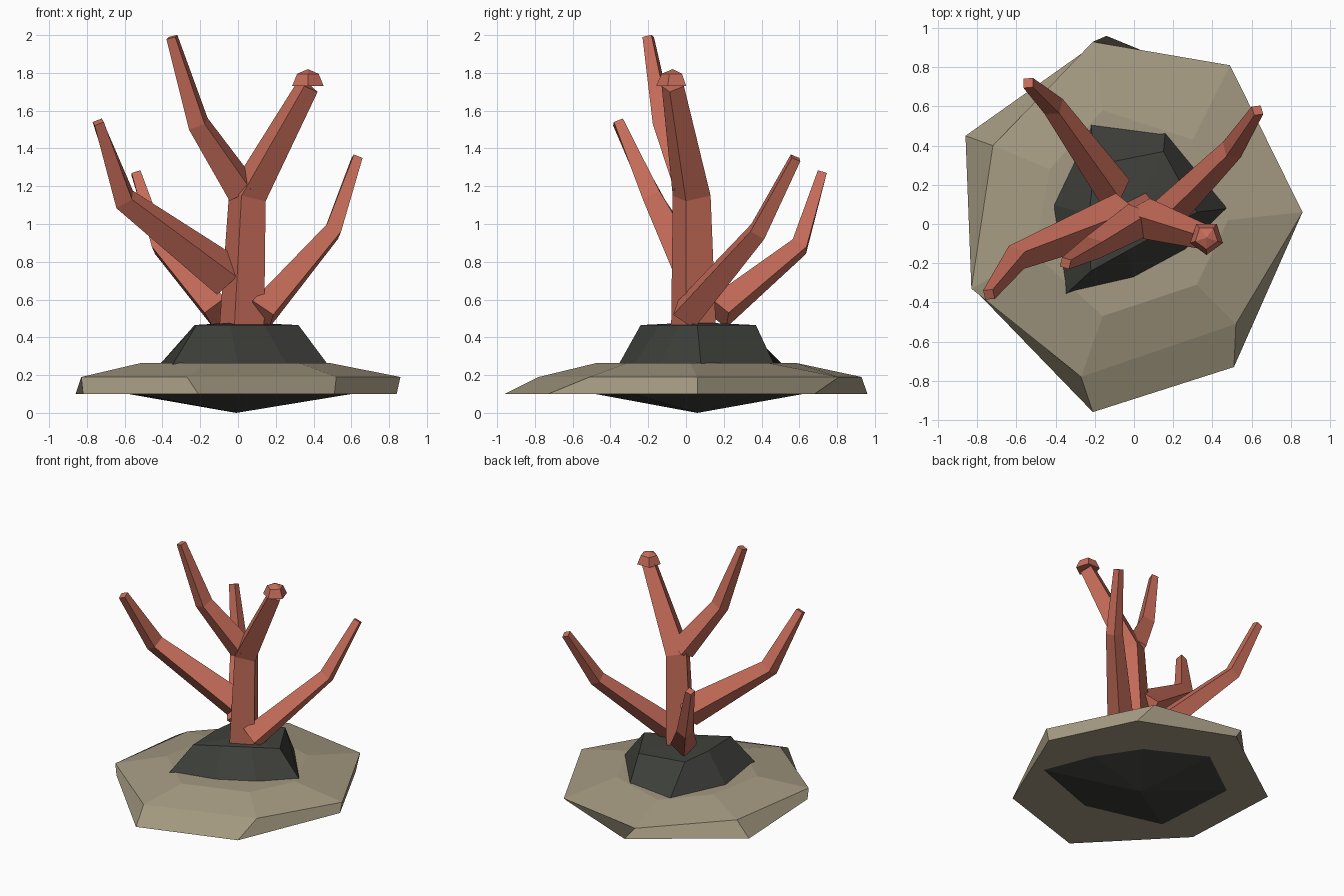
import bpy, bmesh, math
from mathutils import Vector

default_cube = bpy.data.objects.get("Cube")
if default_cube:
    bpy.data.objects.remove(default_cube, do_unlink=True)


def make_material(name, color):
    material = bpy.data.materials.new(name)
    material.use_nodes = True
    material.diffuse_color = (*color, 1)
    shader = material.node_tree.nodes["Principled BSDF"]
    shader.inputs["Base Color"].default_value = (*color, 1)
    shader.inputs["Roughness"].default_value = 0.9
    return material


coral_red = make_material("coral red", (0.56, 0.15, 0.10))
sand_beige = make_material("sand beige", (0.37, 0.32, 0.22))
rock_grey = make_material("rock grey", (0.05, 0.053, 0.045))


def loft(name, rings, material, bottom=None, top=None):
    """Join equal rings of points; close each end with a face or an apex."""
    bm = bmesh.new()
    loops = [[bm.verts.new(point) for point in ring] for ring in rings]
    count = len(loops[0])
    for low, high in zip(loops, loops[1:]):
        for i in range(count):
            j = (i + 1) % count
            bm.faces.new((low[i], low[j], high[j], high[i]))
    for loop, apex in ((loops[0], bottom), (loops[-1], top)):
        if apex is None:
            bm.faces.new(loop)
        else:
            tip = bm.verts.new(apex)
            for i in range(count):
                bm.faces.new((loop[i], loop[(i + 1) % count], tip))
    bmesh.ops.recalc_face_normals(bm, faces=bm.faces)
    mesh = bpy.data.meshes.new(name)
    bm.to_mesh(mesh)
    bm.free()
    mesh.materials.append(material)
    obj = bpy.data.objects.new(name, mesh)
    bpy.context.collection.objects.link(obj)
    return obj


def level(z, outline):
    return [(x, y, z) for x, y in outline]


def branch(name, path, radii):
    """Four-sided tapering limb with one edge kept on top."""
    points = [Vector(p) for p in path]
    rings = []
    for i, (point, radius) in enumerate(zip(points, radii)):
        steps = []
        if i > 0:
            steps.append((point - points[i - 1]).normalized())
        if i < len(points) - 1:
            steps.append((points[i + 1] - point).normalized())
        turn = sum(steps, Vector()).to_track_quat('Z', 'Y')
        corners = [(radius, 0, 0), (0, radius, 0), (-radius, 0, 0), (0, -radius, 0)]
        rings.append([point + turn @ Vector(c) for c in corners])
    return loft(name, rings, coral_red)


# Sand mound
loft("sand_mound", [
    level(0.10, [(.84, .06), (.54, .68), (-.14, .96), (-.86, .45),
                 (-.82, -.33), (-.21, -.96), (.51, -.73)]),
    level(0.19, [(.86, .06), (.49, .81), (-.21, .93), (-.72, .4),
                 (-.83, -.33), (-.27, -.78), (.52, -.51)]),
    level(0.265, [(.48, .02), (.3, .43), (-.16, .58), (-.43, .28),
                  (-.51, -.15), (-.16, -.47), (.32, -.31)]),
], sand_beige)

# Rock through the mound
loft("rock", [
    level(0.10, [(.45, .1), (.25, .4), (-.18, .62), (-.58, .33),
                 (-.54, -.33), (.05, -.48), (.6, -.28)]),
    level(0.25, [(.48, .08), (.16, .47), (-.22, .52), (-.42, .1),
                 (-.35, -.36), (0, -.28), (.26, -.14)]),
    level(0.465, [(.32, .06), (.15, .37), (-.2, .3), (-.23, .05),
                  (-.22, -.24), (-.04, -.14), (.14, -.04)]),
], rock_grey, bottom=(-.01, .06, 0), top=(0, .06, .48))

# Trunk and its limbs
branch("trunk", [(.02, .04, .45), (.05, .03, 1.15), (.37, -.07, 1.73)],
       [.125, .105, .062])
branch("upper_branch", [(.02, .02, 1.18), (-.21, -.12, 1.53), (-.35, -.2, 1.99)],
       [.095, .065, .035])
branch("right_branch", [(-.05, .05, .72), (-.6, -.17, 1.13), (-.74, -.36, 1.54)],
       [.115, .07, .037])
branch("left_branch", [(.12, 0, .52), (.5, .38, .96), (.63, .58, 1.35)],
       [.095, .06, .035])
branch("back_branch", [(-.1, .17, .53), (-.41, .6, .88), (-.54, .72, 1.27)],
       [.095, .06, .035])


# Five-sided bud on the trunk tip
def pentagon(radius, z):
    angles = [math.tau * i / 5 - math.pi / 2 for i in range(5)]
    return [(.37 + radius * math.cos(a), -.07 + radius * math.sin(a), z) for a in angles]


loft("bud", [pentagon(.088, 1.73), pentagon(.06, 1.795)], coral_red, top=(.37, -.07, 1.82))
